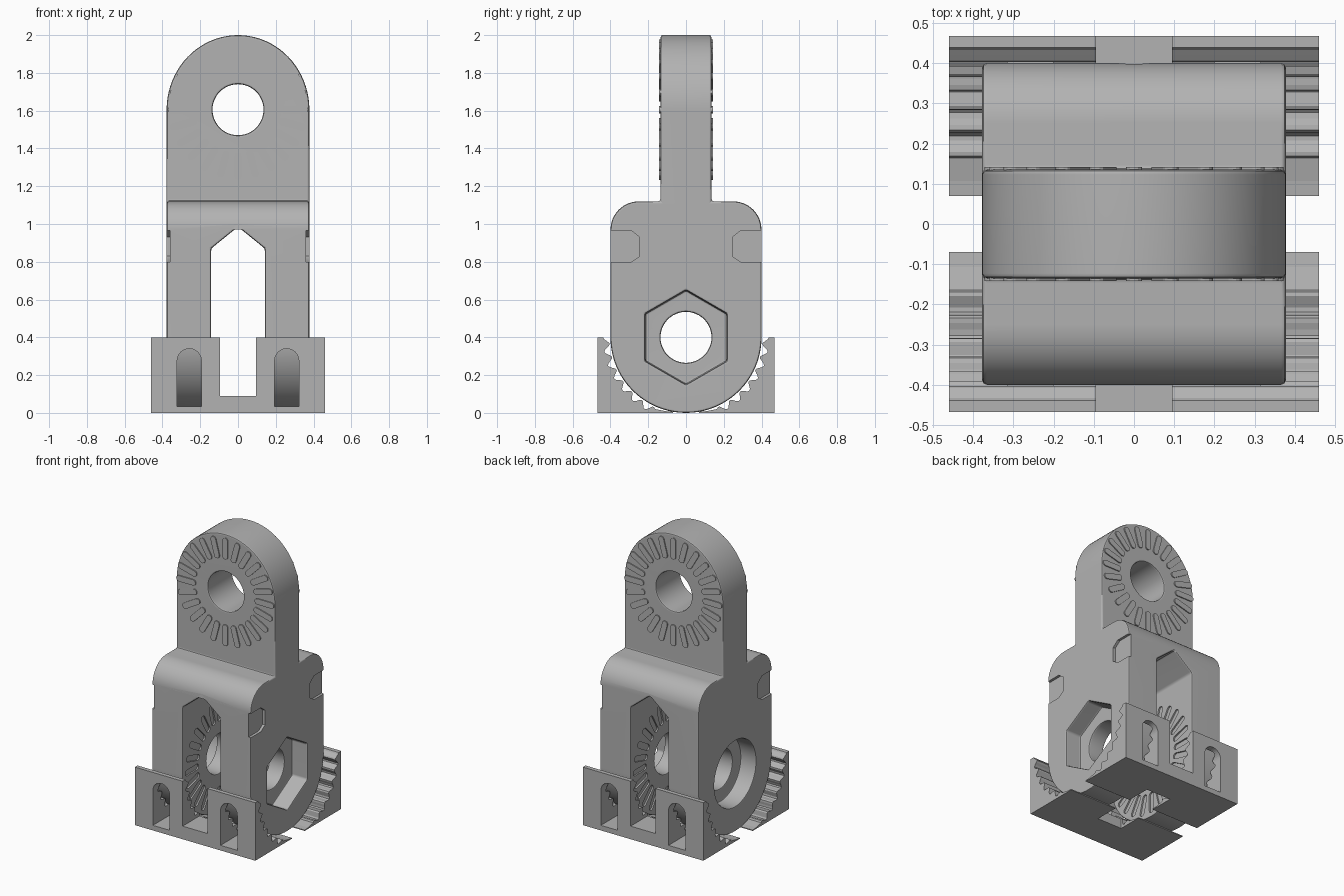
import bpy, bmesh
from math import sin, cos, pi, radians
from mathutils import Matrix, Vector

cube = bpy.data.objects.get("Cube")
if cube:
    bpy.data.objects.remove(cube, do_unlink=True)

GREY = (0.45, 0.45, 0.45, 1)
mat = bpy.data.materials.new("plain grey")
mat.use_nodes = True
mat.diffuse_color = GREY
mat.node_tree.nodes["Principled BSDF"].inputs["Base Color"].default_value = GREY

HALF_W, PIVOT, EYE = 0.378, 0.4, 1.605


def arc(cx, cy, rx, a0, a1, n, ry=None):
    ry = ry or rx
    angles = [radians(a0 + (a1 - a0) * i / n) for i in range(n + 1)]
    return [(cx + rx * cos(a), cy + ry * sin(a)) for a in angles]


def circle(cx, cy, r, n=48, turn=0):
    return arc(cx, cy, r, turn, turn + 360, n)[:-1]


def prism(name, outlines, axis, lo, hi):
    """Extrude outlines: (x, z) along y, or (y, z) along x."""
    bm = bmesh.new()
    for pts in outlines:
        put = (lambda p, t: (t, p[0], p[1])) if axis == "X" else (lambda p, t: (p[0], t, p[1]))
        a = [bm.verts.new(put(p, lo)) for p in pts]
        b = [bm.verts.new(put(p, hi)) for p in pts]
        bm.faces.new(a)
        bm.faces.new(b[::-1])
        for i in range(len(pts)):
            j = (i + 1) % len(pts)
            bm.faces.new((a[i], b[i], b[j], a[j]))
    bmesh.ops.recalc_face_normals(bm, faces=bm.faces)
    mesh = bpy.data.meshes.new(name)
    bm.to_mesh(mesh)
    bm.free()
    mesh.materials.append(mat)
    obj = bpy.data.objects.new(name, mesh)
    bpy.context.collection.objects.link(obj)
    return obj


def apply_all(obj):
    graph = bpy.context.evaluated_depsgraph_get()
    obj.data = bpy.data.meshes.new_from_object(obj.evaluated_get(graph))
    obj.modifiers.clear()


def boolean(obj, tool, operation="DIFFERENCE"):
    mod = obj.modifiers.new("cut", "BOOLEAN")
    mod.operation, mod.object, mod.solver = operation, tool, "EXACT"
    apply_all(obj)
    bpy.data.objects.remove(tool, do_unlink=True)


def smooth(obj):
    bpy.ops.object.select_all(action="DESELECT")
    obj.select_set(True)
    bpy.context.view_layer.objects.active = obj
    bpy.ops.object.shade_smooth_by_angle(angle=radians(35))


def radial_slots(cx, cz, count=24, r0=0.245, r1=0.352, half=0.02):
    """Ring of round-ended bars pointing away from a hole."""
    bars = []
    for k in range(count):
        turn = Matrix.Rotation(2 * pi * k / count, 2)
        bar = arc(r1, 0, half, -90, 90, 6) + arc(r0, 0, half, 90, 270, 6)
        bars.append([tuple(turn @ Vector(p) + Vector((cx, cz))) for p in bar])
    return bars


# Body: side outline crossed with the front outline
half_side = [(0.135, 2.1), (0.135, 1.12)] + arc(0.25, 0.97, 0.15, 90, 0, 8)
side = half_side + arc(0, PIVOT, 0.4, 0, -180, 40) + [(-y, z) for y, z in half_side[::-1]]
front = (arc(0, EYE, HALF_W, 0, 180, 40, 0.395)
         + [(-HALF_W, -0.1), (-0.142, -0.1), (-0.142, 0.87), (0, 0.985),
            (0.142, 0.87), (0.142, -0.1), (HALF_W, -0.1)])
body = prism("forked_body", [side], "X", -0.5, 0.5)
boolean(body, prism("front_shape", [front], "Y", -0.6, 0.6), "INTERSECT")

# Pivot holes, nut pocket and round counterbore
boolean(body, prism("eye_hole", [circle(0, EYE, 0.135)], "Y", -0.5, 0.5))
boolean(body, prism("pivot_hole", [circle(0, PIVOT, 0.135)], "X", -0.6, 0.6))
boolean(body, prism("nut_pocket", [circle(0, PIVOT, 0.25, 6, 30)], "X", 0.26, 0.6))
boolean(body, prism("counterbore", [circle(0, PIVOT, 0.225)], "X", -0.6, -0.26))

# Softened edges
bevel = body.modifiers.new("soft edges", "BEVEL")
bevel.width, bevel.segments = 0.012, 2
bevel.limit_method, bevel.angle_limit = "ANGLE", radians(35)
bevel.use_clamp_overlap = False
apply_all(body)

# Grooves on the inner fork faces and shallow corner pockets
boolean(body, prism("grooves", radial_slots(0, PIVOT), "X", -0.152, 0.152))
for sx, sy in ((1, -1), (1, 1), (-1, -1)):
    pocket = [(0.45, 0.8), (0.29, 0.8), (0.245, 0.83), (0.245, 0.93), (0.29, 0.965), (0.45, 0.965)]
    lo, hi = sorted((sx * 0.36, sx * 0.5))
    boolean(body, prism("pocket", [[(sy * y, z) for y, z in pocket]], "X", lo, hi))
smooth(body)
body.modifiers.new("flat shading", "WEIGHTED_NORMAL").keep_sharp = True

# Raised ribs on both faces of the eye
for s, name in ((-1, "front_ribs"), (1, "back_ribs")):
    lo, hi = sorted((s * 0.125, s * 0.142))
    prism(name, radial_slots(0, EYE), "Y", lo, hi)

# Toothed cradles in front and behind
for s, name in ((-1, "front_cradle"), (1, "back_cradle")):
    teeth = []
    for i in range(61):
        a = i * 80 / 60
        r = 0.422 + 0.017 * cos(radians(a * 36))
        if r * sin(radians(a)) < 0.396:
            teeth.append((s * r * cos(radians(a)), PIVOT - r * sin(radians(a))))
    profile = [(s * 0.468, 0), (s * 0.468, 0.4)] + teeth + [(s * 0.07, 0.006), (s * 0.07, 0)]
    cradle = prism(name, [profile], "X", -0.46, 0.46)
    lo, hi = sorted((s * 0.02, s * 0.6))
    gap = [(-0.095, 0.09), (0.095, 0.09), (0.095, 0.6), (-0.095, 0.6)]
    boolean(cradle, prism("gap", [gap], "Y", lo, hi))
    lo, hi = sorted((s * 0.02, s * 0.24))
    foot_gap = [(-0.095, -0.1), (0.095, -0.1), (0.095, 0.2), (-0.095, 0.2)]
    boolean(cradle, prism("foot_gap", [foot_gap], "Y", lo, hi))
    windows = [[(cx - 0.064, 0.035), (cx + 0.064, 0.035)] + arc(cx, 0.276, 0.064, 0, 180, 16)
               for cx in (-0.258, 0.258)]
    boolean(cradle, prism("windows", windows, "Y", lo, s * 0.6 if s > 0 else hi) if s > 0
            else prism("windows", windows, "Y", -0.6, hi))
